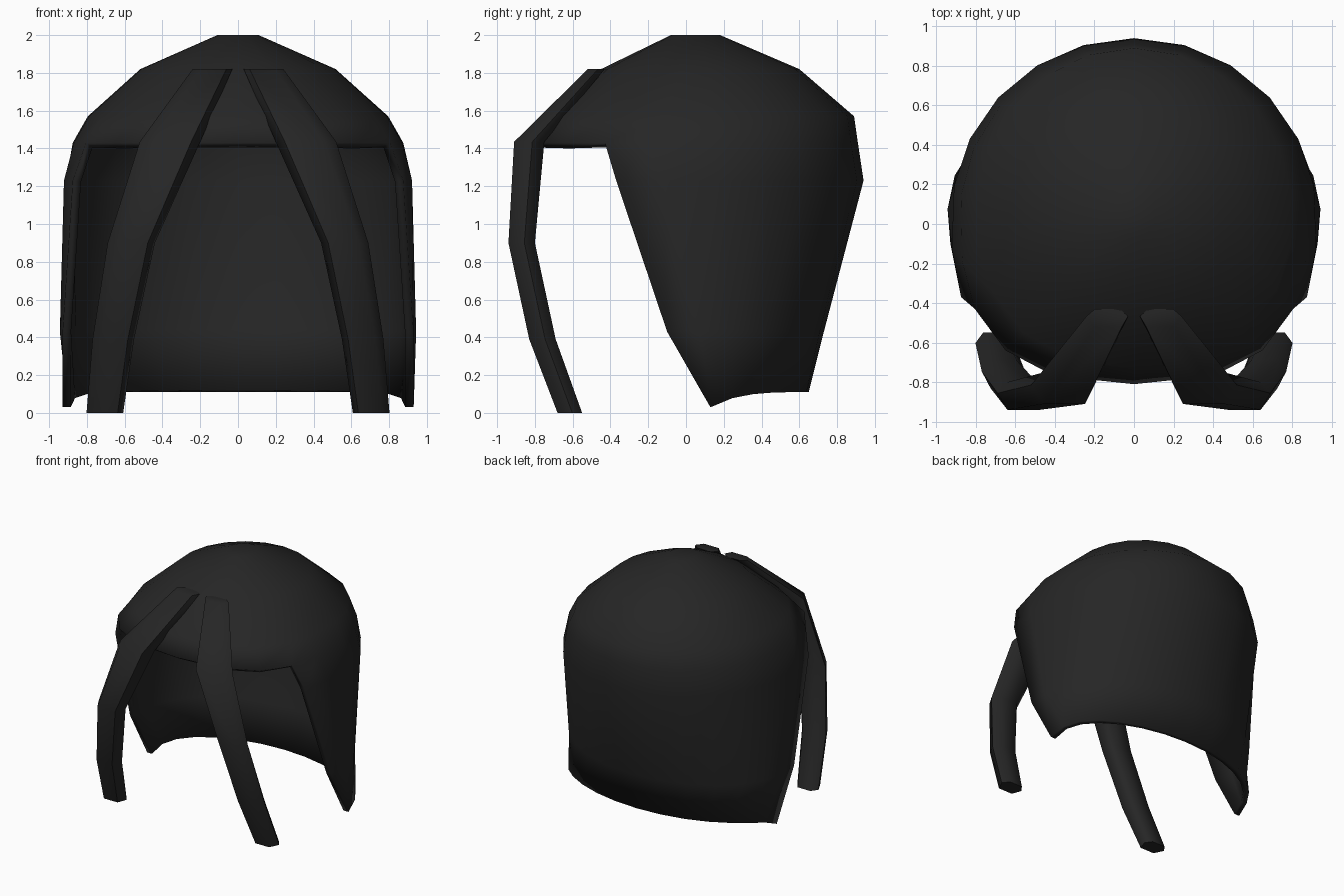
import bpy, bmesh, math

if "Cube" in bpy.data.objects:
    bpy.data.objects.remove(bpy.data.objects["Cube"])

black = bpy.data.materials.new("soft black")
black.diffuse_color = (0.019, 0.019, 0.019, 1)
black.use_nodes = True
black.node_tree.nodes["Principled BSDF"].inputs["Base Color"].default_value = black.diffuse_color


def finish(bm, name, angle):
    bmesh.ops.recalc_face_normals(bm, faces=bm.faces[:])
    mesh = bpy.data.meshes.new(name)
    bm.to_mesh(mesh)
    bm.free()
    mesh.materials.append(black)
    ob = bpy.data.objects.new(name, mesh)
    bpy.context.collection.objects.link(ob)
    bpy.ops.object.select_all(action='DESELECT')
    ob.select_set(True)
    bpy.context.view_layer.objects.active = ob
    bpy.ops.object.shade_smooth_by_angle(angle=math.radians(angle))
    return ob


BACK, FRONT = 14, 6   # segments of the hanging back and of the brow


def ring_point(row, theta):
    """Point on a rounded ring, theta measured from the back."""
    z, width, y_front, y_mid, y_back, power, _ = row
    s, c = math.sin(theta), math.cos(theta)
    if c < 0:
        x = width * math.copysign(abs(s) ** power, s)
        y = y_mid - (y_mid - y_front) * abs(c) ** power
    else:
        x, y = width * s, y_mid + (y_back - y_mid) * c
    return x, y, z


# Rows: z, half width, front y, middle y, back y, squareness, half angle covered
crown = [
    (2.00, 0.11, -0.08, 0.05, 0.18, 1.0, 117.3),
    (1.82, 0.52, -0.45, 0.07, 0.60, 1.0, 117.3),
    (1.57, 0.80, -0.73, 0.06, 0.89, 0.88, 117.3),
    (1.43, 0.88, -0.81, 0.05, 0.91, 0.75, 117.3),
]
hanging = [
    (1.23, 0.925, -0.81, 0.03, 0.94, 0.75, 111.8),
    (0.43, 0.945, -0.67, 0.03, 0.73, 1.0, 100.7),
    (0.11, 0.93, -0.40, 0.13, 0.65, 1.0, 90.0),
]

# Hair cap: closed crown rings, then a back curtain that is open at the face
bm = bmesh.new()
rows = []
for row in crown + hanging:
    half = math.radians(row[6])
    verts = []
    for i in range(BACK + 1):
        t = 2 * i / BACK - 1
        x, y, z = ring_point(row, half * t)
        if row is hanging[-1]:
            z -= 0.08 * abs(t) ** 6
        verts.append(bm.verts.new((x, y, z)))
    if row in crown:
        gap = 2 * (math.pi - half)
        for i in range(1, FRONT):
            verts.append(bm.verts.new(ring_point(row, half + gap * i / FRONT)))
    rows.append(verts)
bm.faces.new(rows[0])
for k in range(len(rows) - 1):
    a, b = rows[k], rows[k + 1]
    closed = k + 1 < len(crown)
    n = len(a)
    for i in range(n if closed else BACK):
        j = (i + 1) % n
        bm.faces.new((a[i], a[j], b[j], b[i]))
cap = finish(bm, "hair_cap", 60)
shell = cap.modifiers.new("thickness", 'SOLIDIFY')
shell.thickness = 0.045
shell.offset = -1

# Front strands: centre x, y, z, half width, half depth
path = [
    (0.135, -0.475, 1.82, 0.105, 0.045),
    (0.36, -0.83, 1.435, 0.16, 0.08),
    (0.565, -0.87, 0.90, 0.125, 0.07),
    (0.66, -0.76, 0.39, 0.11, 0.07),
    (0.705, -0.615, 0.00, 0.097, 0.065),
]
section = [(1, 0.2), (0.6, 1), (-0.6, 1), (-1, 0.2), (-0.7, -1), (0.6, -1)]
for side, name in ((1, "right_strand"), (-1, "left_strand")):
    bm = bmesh.new()
    loops = [[bm.verts.new((side * (x + u * w), y + v * d, z)) for u, v in section]
             for x, y, z, w, d in path]
    for a, b in zip(loops, loops[1:]):
        for i in range(6):
            j = (i + 1) % 6
            bm.faces.new((a[i], a[j], b[j], b[i]))
    bm.faces.new(loops[0])
    bm.faces.new(loops[-1])
    finish(bm, name, 65)
